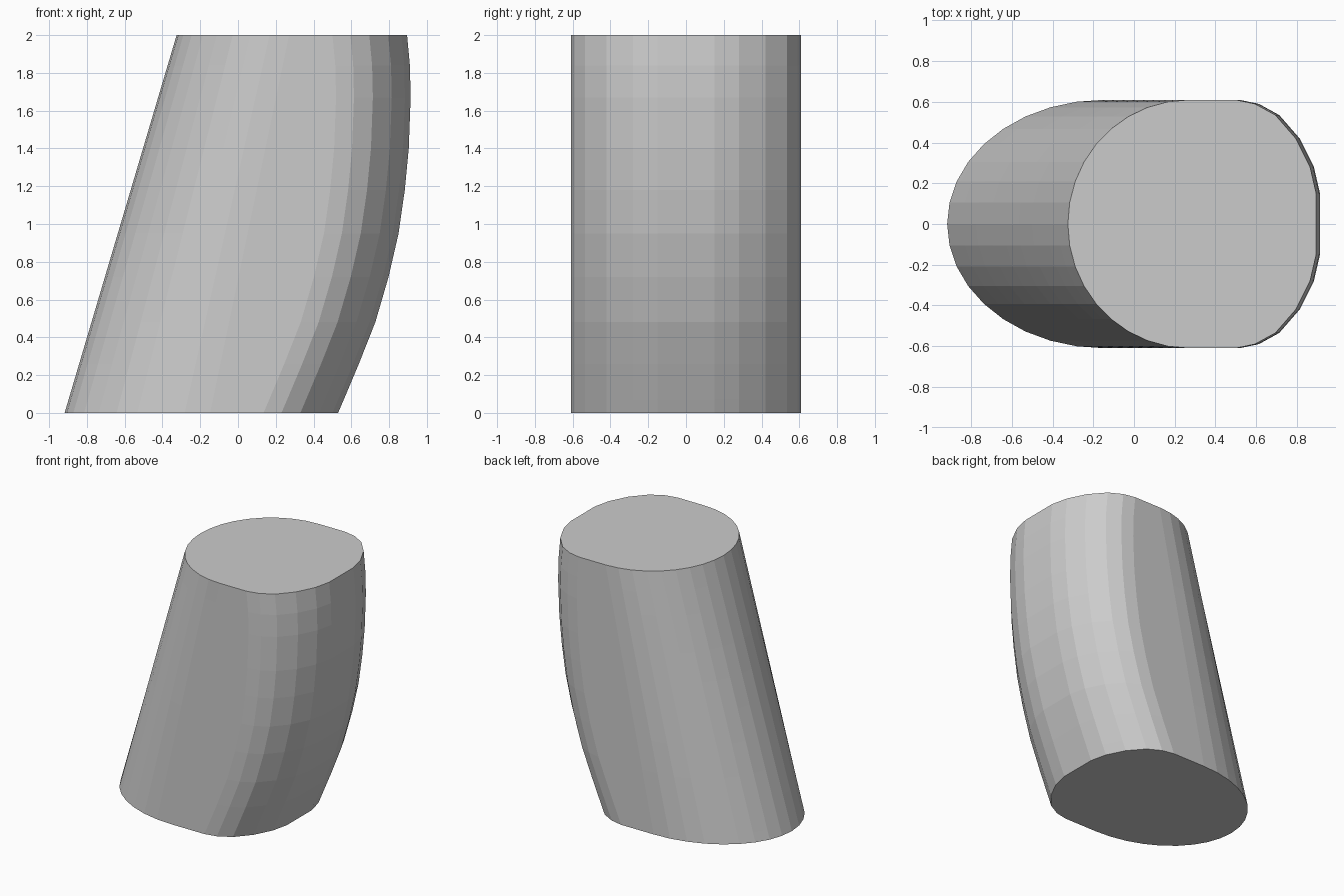
import bpy, bmesh
from math import sin, cos, radians

if "Cube" in bpy.data.objects:
    bpy.data.objects.remove(bpy.data.objects["Cube"])

W = 0.61  # half width, constant over the height

# height and front edge x of each level
LEVELS = [(0, 0.53), (0.07, 0.56), (0.26, 0.64), (0.48, 0.727), (0.72, 0.797),
          (0.95, 0.85), (1.18, 0.883), (1.40, 0.904), (1.67, 0.914),
          (1.84, 0.91), (2.0, 0.895)]

# rounded front corner: (distance behind front edge, y)
CORNER = [(0.395, 0.61), (0.30, 0.59), (0.20, 0.535), (0.10, 0.42),
          (0.03, 0.28), (0, 0.15)]


def section(z, front):
    """Half-ellipse back, straight sides, rounded flat front."""
    t = z / 2
    back = -0.918 + 0.593 * t          # straight leaning back edge
    depth = 0.77 + (0.595 - 0.77) * t  # depth of the rounded back
    half = [(back + depth * (1 - cos(radians(a))), W * sin(radians(a)))
            for a in range(10, 91, 10)]
    half += [(front - d, y) for d, y in CORNER]
    ring = [(back, 0)] + [(x, -y) for x, y in half] + half[::-1]
    return [(x, y, z) for x, y in ring]


# Leaning body: loft of the sections with flat caps
bm = bmesh.new()
rings = [[bm.verts.new(p) for p in section(z, f)] for z, f in LEVELS]
for lo, hi in zip(rings, rings[1:]):
    n = len(lo)
    for i in range(n):
        j = (i + 1) % n
        bm.faces.new((lo[i], lo[j], hi[j], hi[i]))
bm.faces.new(rings[0][::-1])
bm.faces.new(rings[-1])
bmesh.ops.recalc_face_normals(bm, faces=bm.faces)
mesh = bpy.data.meshes.new("leaning_body")
bm.to_mesh(mesh)
bm.free()
body = bpy.data.objects.new("leaning_body", mesh)
bpy.context.collection.objects.link(body)
